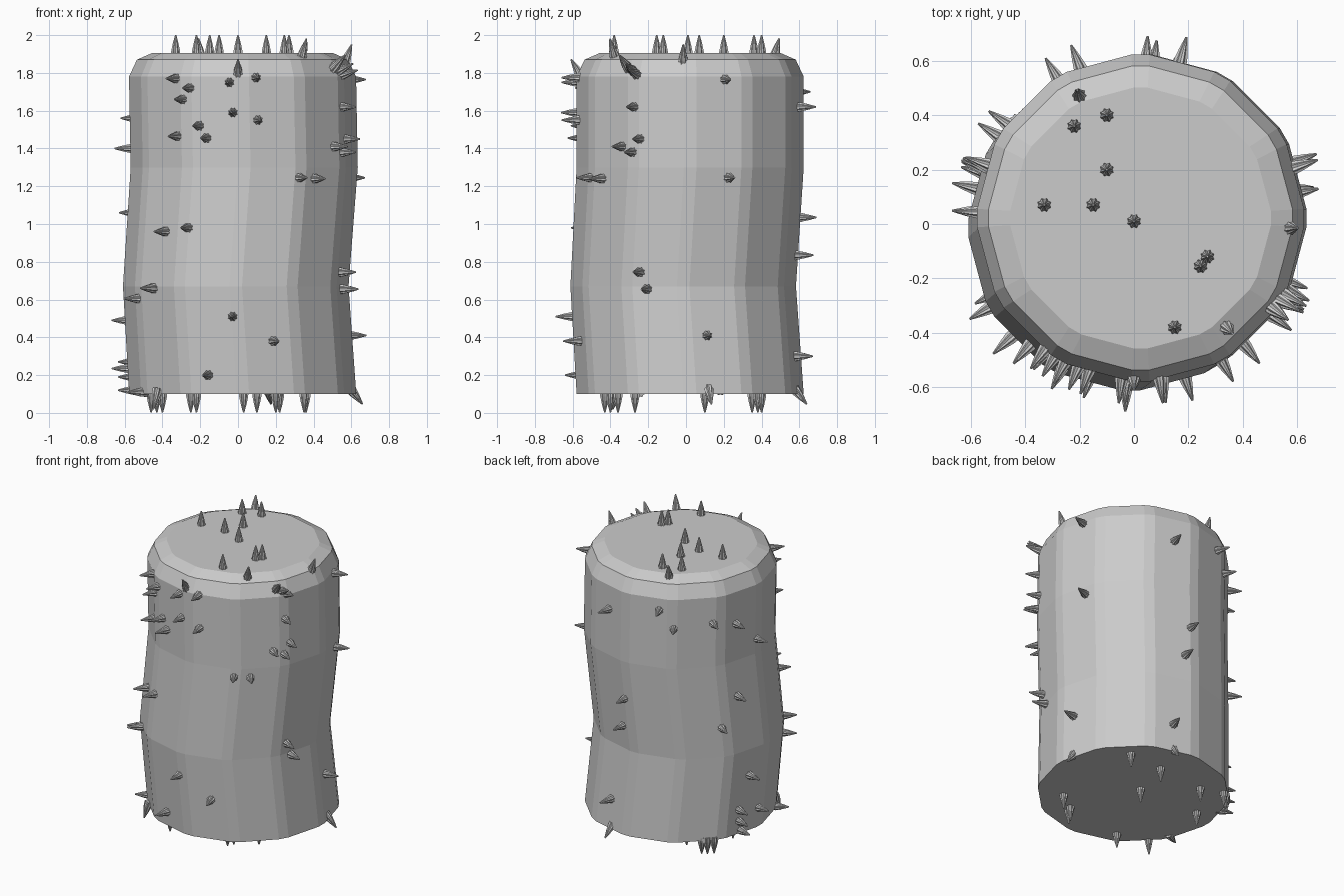
import bpy, bmesh, math
from mathutils import Vector

if "Cube" in bpy.data.objects:
    bpy.data.objects.remove(bpy.data.objects["Cube"], do_unlink=True)

grey = bpy.data.materials.new("stone_grey")
grey.use_nodes = True
COLOUR = (0.6, 0.6, 0.6, 1)
grey.diffuse_color = COLOUR
grey.node_tree.nodes["Principled BSDF"].inputs["Base Color"].default_value = COLOUR


def make_object(name, bm):
    bmesh.ops.recalc_face_normals(bm, faces=bm.faces)
    mesh = bpy.data.meshes.new(name)
    bm.to_mesh(mesh)
    bm.free()
    mesh.materials.append(grey)
    obj = bpy.data.objects.new(name, mesh)
    bpy.context.collection.objects.link(obj)
    return obj


def loft(bm, rings):
    """Skin a stack of closed rings and cap both ends."""
    loops = [[bm.verts.new(p) for p in ring] for ring in rings]
    for low, high in zip(loops, loops[1:]):
        n = len(low)
        for i in range(n):
            bm.faces.new((low[i], low[(i + 1) % n], high[(i + 1) % n], high[i]))
    bm.faces.new(loops[0])
    bm.faces.new(loops[-1])


# Trunk: twelve sides with narrow chamfered corners, bent along its height
SECTIONS = [  # centre x, centre y, z, radius
    (0.025, 0.022, 0.10, 0.602), (-0.012, -0.015, 0.67, 0.598),
    (0.033, 0.022, 1.30, 0.602), (0.024, 0.022, 1.78, 0.602),
    (0.024, 0.022, 1.87, 0.56), (0.024, 0.022, 1.905, 0.48)]
ANGLES = [math.radians(30 * k + s) for k in range(12) for s in (-3.2, 3.2)]


def section_ring(x, y, z, r):
    return [(x + r * math.cos(a), y + r * math.sin(a), z) for a in ANGLES]


bm = bmesh.new()
loft(bm, [section_ring(*s) for s in SECTIONS])
make_object("trunk", bm)


# Spikes: small fluted cones that stand on the surface
PROFILE = [(-0.02, 0.027), (0.01, 0.026), (0.05, 0.017), (0.096, 0.004)]


def add_spike(bm, base, direction):
    turn = Vector(direction).normalized().to_track_quat('Z', 'Y')
    rings = []
    for h, r in PROFILE:
        ring = []
        for i in range(16):
            a = math.pi * i / 8
            rr = r * (1 if i % 2 else 0.78)
            ring.append(Vector(base) + turn @ Vector((rr * math.cos(a), rr * math.sin(a), h)))
        rings.append(ring)
    loft(bm, rings)


def trunk_centre(z):
    for a, b in zip(SECTIONS[:3], SECTIONS[1:4]):
        if z <= b[2]:
            t = (z - a[2]) / (b[2] - a[2])
            return a[0] + t * (b[0] - a[0]), a[1] + t * (b[1] - a[1])
    return SECTIONS[3][:2]


def side_spike(bm, angle, z):
    cx, cy = trunk_centre(z)
    out = Vector((math.cos(angle), math.sin(angle), 0))
    add_spike(bm, Vector((cx, cy, z)) + out * 0.59, out)


def offset_angle(value, centre):
    return math.asin(max(-1, min(1, (value - centre) / 0.635)))


FRONT = [(-.35, 1.77), (-.27, 1.72), (-.31, 1.66), (-.05, 1.75), (.1, 1.775),
         (-.03, 1.59), (-.22, 1.52), (-.18, 1.455), (.11, 1.55), (-.34, 1.465),
         (.34, 1.245), (.43, 1.24), (-.41, .96), (-.28, .98), (-.48, .66),
         (-.56, .605), (-.03, .51), (.2, .38), (-.17, .2), (-.54, .11)]
RIGHT = [(.22, 1.765), (-.29, 1.62), (-.26, 1.45), (-.36, 1.41), (-.3, 1.38),
         (.24, 1.245), (-.26, .745), (-.22, .655), (.12, .41)]
AROUND = [(76, 1.62), (112, 1.7), (121, 1.58), (145, 1.6), (161, 1.56),
          (178, 1.4), (87, 1.035), (160, 1.06), (83, .835), (147, .87),
          (75, .3), (167, .49), (177, .235), (161, .27), (162, .19), (164, .12)]

bm = bmesh.new()
for x, z in FRONT:
    side_spike(bm, offset_angle(x, trunk_centre(z)[0]) - math.pi / 2, z)
for y, z in RIGHT:
    side_spike(bm, offset_angle(y, trunk_centre(z)[1]), z)
for degrees, z in AROUND:
    side_spike(bm, math.radians(degrees), z)
make_object("side_spikes", bm)

# Spikes on the flat top
TOP = [(-.22, .36), (-.1, .4), (-.1, .2), (-.33, .07), (-.15, .07), (0, .01),
       (.27, -.12), (.245, -.155), (.15, -.38)]
bm = bmesh.new()
for x, y in TOP:
    add_spike(bm, (x, y, 1.904), (0, 0, 1))
make_object("top_spikes", bm)

# Spikes under the base
BASE = [(.36, .4), (.1, .38), (.03, .1), (.35, -.27), (.2, -.4), (.22, -.36),
        (-.25, .35), (-.46, .35), (-.43, .38), (-.4, .4), (-.43, .1), (-.22, -.43)]
bm = bmesh.new()
for x, y in BASE:
    add_spike(bm, (x, y, 0.098), (0, 0, -1))
make_object("base_spikes", bm)

# Slanted spikes on the top and bottom rims
RIM = [((.57, -.015, 1.86), (.35, 0, 1)), ((.34, -.38, 1.89), (.25, -.25, 1)),
       ((0, -.56, 1.79), (0, -.6, 1)), ((.53, -.28, 1.81), (1, -.5, .5)),
       ((.55, -.26, 1.79), (1, -.5, .3)), ((.51, -.31, 1.83), (.8, -.6, .9)),
       ((-.2, .47, 1.89), (-.1, .25, 1)),
       ((.6, .12, .12), (.8, .2, -1)), ((.16, .58, .12), (.2, .8, -1)),
       ((-.43, -.37, .11), (-.2, -.2, -1))]
bm = bmesh.new()
for base, direction in RIM:
    add_spike(bm, base, direction)
make_object("rim_spikes", bm)
